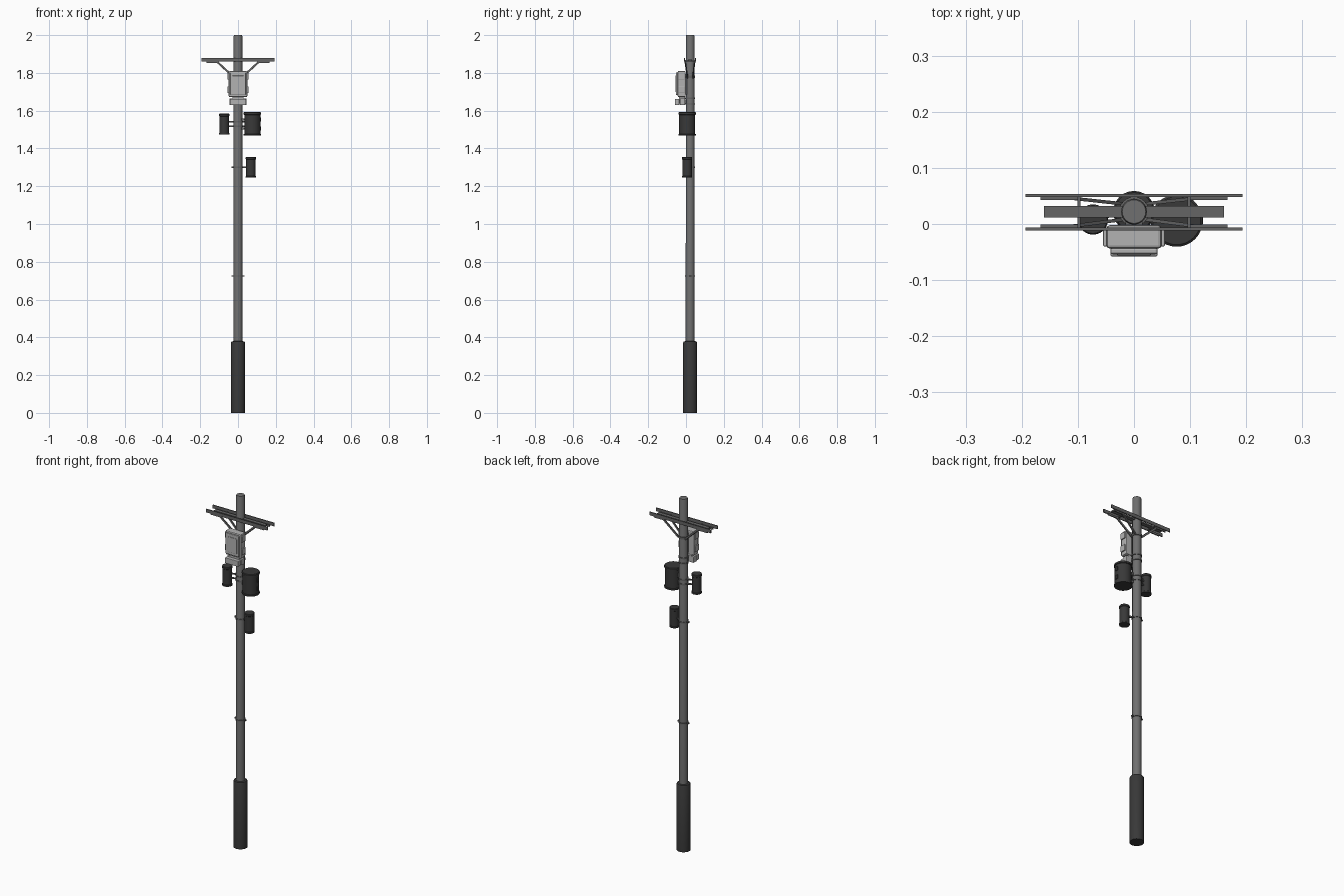
import bpy, bmesh, math
from mathutils import Vector

if "Cube" in bpy.data.objects:
    bpy.data.objects.remove(bpy.data.objects["Cube"])

PY = 0.022  # pole axis offset in y


def mat(name, v):
    m = bpy.data.materials.new(name)
    m.diffuse_color = (v, v, v, 1)
    m.use_nodes = True
    m.node_tree.nodes["Principled BSDF"].inputs["Base Color"].default_value = m.diffuse_color
    return m


POLE, DARK, STEEL, LIGHT = mat("pole_grey", .16), mat("dark", .04), mat("steel", .13), mat("light_grey", .45)


def finish(ob, name, m, smooth=False):
    ob.name = name
    ob.data.materials.append(m)
    if smooth:
        bpy.ops.object.select_all(action='DESELECT')
        ob.select_set(True)
        bpy.context.view_layer.objects.active = ob
        bpy.ops.object.shade_smooth_by_angle(angle=math.radians(35))
    return ob


def from_bm(bm, name, m, smooth=False):
    bmesh.ops.recalc_face_normals(bm, faces=bm.faces)
    me = bpy.data.meshes.new(name)
    bm.to_mesh(me)
    bm.free()
    ob = bpy.data.objects.new(name, me)
    bpy.context.collection.objects.link(ob)
    return finish(ob, name, m, smooth)


def lathe(name, x, y, profile, m, n=24):
    """Closed solid of revolution from (radius, z) points, capped at both ends."""
    bm = bmesh.new()
    rings = [[bm.verts.new((x + r * math.cos(2 * math.pi * i / n), y + r * math.sin(2 * math.pi * i / n), z))
              for i in range(n)] for r, z in profile]
    for a, b in zip(rings, rings[1:]):
        for i in range(n):
            bm.faces.new((a[i], a[(i + 1) % n], b[(i + 1) % n], b[i]))
    bm.faces.new(rings[0])
    bm.faces.new(rings[-1])
    return from_bm(bm, name, m, True)


def box(name, x0, x1, y0, y1, z0, z1, m, bevel=0):
    bm = bmesh.new()
    bmesh.ops.create_cube(bm, size=1)
    for v in bm.verts:
        v.co = ((x0 + x1) / 2 + v.co.x * (x1 - x0), (y0 + y1) / 2 + v.co.y * (y1 - y0),
                (z0 + z1) / 2 + v.co.z * (z1 - z0))
    if bevel:
        bmesh.ops.bevel(bm, geom=bm.edges[:], offset=bevel, segments=2, affect='EDGES', profile=.5)
    return from_bm(bm, name, m)


def bar(name, a, b, w, t, m):
    """Rectangular strut from a to b."""
    a, b = Vector(a), Vector(b)
    bm = bmesh.new()
    bmesh.ops.create_cube(bm, size=1)
    for v in bm.verts:
        v.co = (v.co.x * w, v.co.y * t, v.co.z * (b - a).length)
    bmesh.ops.transform(bm, verts=bm.verts, matrix=(b - a).to_track_quat('Z', 'Y').to_matrix().to_4x4())
    bmesh.ops.translate(bm, verts=bm.verts, vec=(a + b) / 2)
    return from_bm(bm, name, m)


# Pole and base sleeve
lathe("pole", 0, PY, [(.0235, .3), (.023, 1.995), (.021, 2.0)], POLE)
lathe("base_sleeve", 0, PY, [(.037, 0), (.037, .372), (.034, .378), (.024, .38)], DARK)


# Clamp bands with bolt lugs each side
def band(name, z, h=.007, lugs=True):
    lathe(name, 0, PY, [(.023, z - h / 2), (.0265, z - h / 2), (.0265, z + h / 2), (.023, z + h / 2)], STEEL)
    if lugs:
        for s in (-1, 1):
            box(name + "_lug", min(s * .025, s * .034), max(s * .025, s * .034), PY - .006, PY + .006,
                z - h / 2, z + h / 2, STEEL)


band("step_band", .725)
band("lower_can_band", 1.30)
band("upper_can_band_a", 1.517)
band("upper_can_band_b", 1.542)
band("box_band_low", 1.635, lugs=False)
band("box_band_mid", 1.665, lugs=False)
band("brace_band", 1.78, .012, lugs=False)

# Cross-arm: two angle-section rails, flat centre board, end ties and braces
for y, d in ((-.009, 1), (.051, -1)):
    box("rail_web", -.193, .193, y - .0025, y + .0025, 1.861, 1.88, STEEL)
    for s in (-1, 1):
        yy = y + d * .005
        box("brace_foot", min(s * .1, s * .167), max(s * .1, s * .167), yy - .003, yy + .003, 1.853, 1.864, STEEL)
        bar("brace", (s * .112, yy, 1.86), (s * .02, PY - d * .014, 1.775), .006, .010, STEEL)
box("centre_board", -.16, .16, PY - .0105, PY + .0105, 1.864, 1.872, STEEL)
for s in (-1, 1):
    box("rail_tie", s * .098 - .003, s * .098 + .003, -.009, .051, 1.861, 1.867, STEEL)

# Control cabinet: body, stepped front door, side lugs, pole mount
box("cabinet_body", -.049, .049, -.044, -.002, 1.672, 1.81, LIGHT, .006)
box("cabinet_door", -.042, .042, -.054, -.042, 1.683, 1.802, LIGHT, .004)
box("cabinet_panel", -.03, .03, -.0565, -.052, 1.698, 1.785, LIGHT, .002)
for s in (-1, 1):
    for z in (1.693, 1.765):
        box("cabinet_side_lug", s * .051 - .004, s * .051 + .004, -.04, -.008, z, z + .035, LIGHT, .002)
box("cabinet_mount", -.015, .015, -.004, .006, 1.685, 1.795, STEEL)

# Small module under the cabinet
box("module_neck", -.03, .03, -.036, -.006, 1.655, 1.676, LIGHT)
box("module_body", -.046, .046, -.032, -.004, 1.63, 1.665, LIGHT, .003)
box("module_front", -.042, .042, -.058, -.035, 1.63, 1.662, LIGHT, .003)
box("module_link", -.02, .02, -.037, -.03, 1.638, 1.655, LIGHT)
box("module_mount", -.012, .012, -.006, .006, 1.635, 1.66, STEEL)


# Canisters with rims
def can(name, x, y, r, z0, z1, n=24):
    e = r * .08
    lathe(name, x, y, [(r, z0), (r, z0 + .007), (r - e, z0 + .009), (r - e, z1 - .014), (r, z1 - .012),
                       (r, z1 - .003), (r - e, z1)], DARK, n)


can("large_can", .076, .006, .0465, 1.468, 1.592, 32)
can("left_can", -.073, .008, .027, 1.474, 1.584)
can("lower_can", .068, .006, .027, 1.245, 1.355)

# Fittings on the large can
for z in (1.505, 1.553):
    box("large_can_lug", .112, .123, 0, .014, z - .011, z + .011, DARK)
    box("large_can_bracket", .018, .038, .008, .024, z - .006, z + .006, STEEL)

# Arms holding the small cans
for z in (1.517, 1.542):
    bar("left_can_arm", (-.022, PY, z), (-.06, .010, z), .007, .007, STEEL)
bar("lower_can_arm", (.02, PY, 1.30), (.055, .010, 1.30), .008, .008, STEEL)
